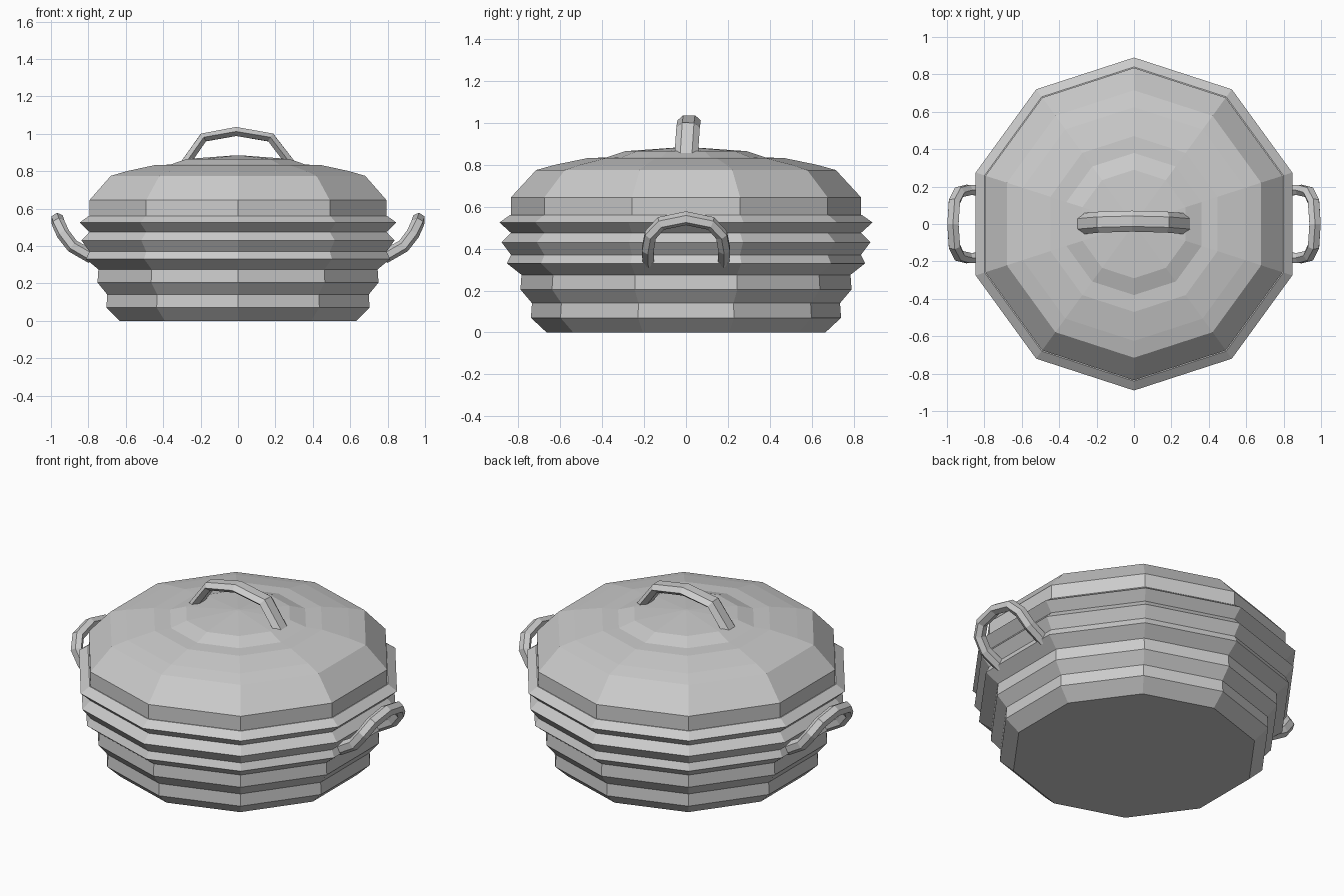
import bpy
import bmesh
import math
from mathutils import Vector

SIDES = 10

cube = bpy.data.objects.get("Cube")
if cube:
    bpy.data.objects.remove(cube, do_unlink=True)

grey = bpy.data.materials.new("plain_grey")
grey.use_nodes = True
grey.diffuse_color = (0.6, 0.6, 0.6, 1)
grey.node_tree.nodes["Principled BSDF"].inputs["Base Color"].default_value = (0.6, 0.6, 0.6, 1)


def finish(name, bm):
    """Turn a bmesh into a flat-shaded object."""
    bmesh.ops.recalc_face_normals(bm, faces=bm.faces[:])
    mesh = bpy.data.meshes.new(name)
    bm.to_mesh(mesh)
    bm.free()
    mesh.materials.append(grey)
    obj = bpy.data.objects.new(name, mesh)
    bpy.context.collection.objects.link(obj)
    return obj


def skin(name, rings):
    """Bridge successive vertex rings and cap both ends."""
    bm = bmesh.new()
    loops = [[bm.verts.new(p) for p in ring] for ring in rings]
    n = len(loops[0])
    for a, b in zip(loops, loops[1:]):
        for i in range(n):
            j = (i + 1) % n
            bm.faces.new((a[i], a[j], b[j], b[i]))
    bm.faces.new(loops[0])
    bm.faces.new(loops[-1])
    return finish(name, bm)


def lathe(name, profile):
    """Ten-sided turned shape from (radius, height) pairs, a corner facing front."""
    angles = [math.radians(90) + math.tau * i / SIDES for i in range(SIDES)]
    return skin(name, [[(r * math.cos(a), r * math.sin(a), z) for a in angles]
                       for r, z in profile])


def bar(name, path, side, width, thickness):
    """Six-sided bar swept along a path; side is the direction of its width."""
    pts = [Vector(p) for p in path]
    rings = []
    for i, p in enumerate(pts):
        tangent = (pts[min(i + 1, len(pts) - 1)] - pts[max(i - 1, 0)]).normalized()
        across = Vector(side)
        across = (across - tangent * across.dot(tangent)).normalized()
        up = tangent.cross(across)
        rings.append([p + across * width * math.cos(k * math.pi / 3)
                      + up * thickness * math.sin(k * math.pi / 3) for k in range(6)])
    return skin(name, rings)


# Ribbed pot body, ending in the ledge the lid rests on
lathe("pot_body", [
    (0.665, 0), (0.74, 0.07), (0.735, 0.14), (0.79, 0.205), (0.785, 0.275),
    (0.855, 0.33), (0.835, 0.37), (0.88, 0.43), (0.835, 0.475),
    (0.89, 0.525), (0.84, 0.56), (0.7, 0.56)])

# Stepped lid with a shallow raised centre
lathe("lid", [
    (0.7, 0.55), (0.835, 0.555), (0.835, 0.645), (0.715, 0.775),
    (0.625, 0.8), (0.47, 0.832), (0.38, 0.835), (0.29, 0.865), (0.01, 0.885)])

# Arched handle on top of the lid
bar("lid_handle",
    [(-0.29, 0, 0.83), (-0.185, 0.01, 0.98), (-0.01, 0.015, 1.012),
     (0.175, 0.01, 0.98), (0.29, 0, 0.83)],
    (0, 1, 0), 0.056, 0.028)

# Looped side handles, leaning outward
half = [(0.78, 0.18, 0.34), (0.885, 0.182, 0.4), (0.935, 0.17, 0.465),
        (0.96, 0.12, 0.52)]
loop = half + [(0.968, 0, 0.545)] + [(x, -y, z) for x, y, z in reversed(half)]
for name, s in (("left_handle", 1), ("right_handle", -1)):
    bar(name, [(s * x, y, z) for x, y, z in loop], (s * 0.83, 0, -0.55), 0.036, 0.032)
